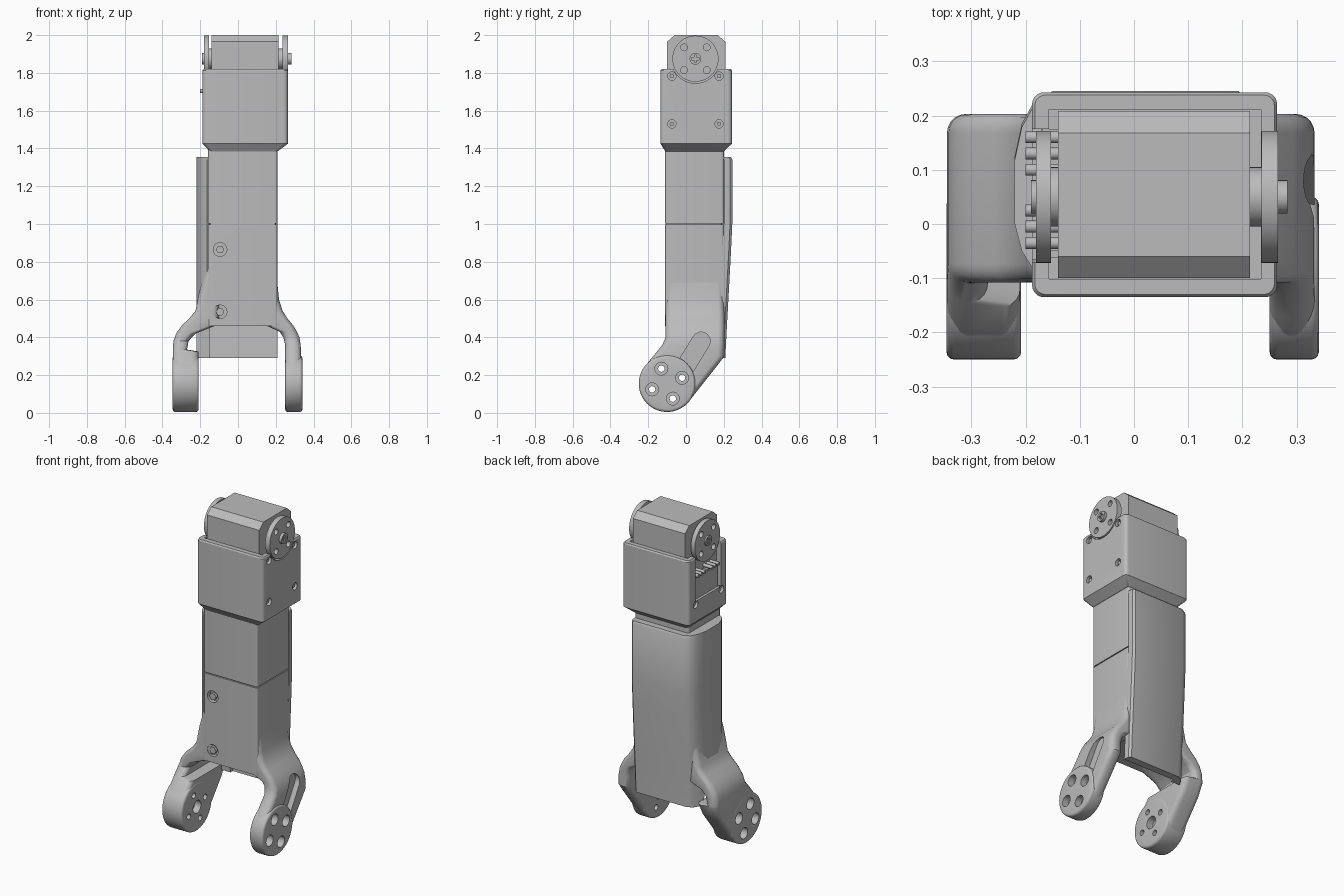
import bpy, bmesh, math
from mathutils import Vector, Matrix

default = bpy.data.objects.get("Cube")
if default:
    bpy.data.objects.remove(default)

grey = bpy.data.materials.new("plain grey")
grey.use_nodes = True
colour = (0.5, 0.5, 0.5, 1)
grey.diffuse_color = colour
grey.node_tree.nodes["Principled BSDF"].inputs["Base Color"].default_value = colour


def make(name, bm):
    bmesh.ops.recalc_face_normals(bm, faces=bm.faces)
    mesh = bpy.data.meshes.new(name)
    bm.to_mesh(mesh)
    bm.free()
    mesh.materials.append(grey)
    obj = bpy.data.objects.new(name, mesh)
    bpy.context.collection.objects.link(obj)
    return obj


def loft(name, sections):
    """Skin a stack of equal-length outlines and cap both ends."""
    bm = bmesh.new()
    rings = [[bm.verts.new(p) for p in s] for s in sections]
    for low, high in zip(rings, rings[1:]):
        for i in range(len(low)):
            j = (i + 1) % len(low)
            bm.faces.new((low[i], low[j], high[j], high[i]))
    bm.faces.new(rings[0])
    bm.faces.new(rings[-1])
    return make(name, bm)


def rounded(x0, x1, y0, y1, radius, z, steps=5):
    """Rounded rectangle outline at height z."""
    x0, x1 = sorted((x0, x1))
    r = min(radius, (x1 - x0) * 0.48, (y1 - y0) * 0.48)
    corners = [(x1 - r, y1 - r), (x0 + r, y1 - r), (x0 + r, y0 + r), (x1 - r, y0 + r)]
    points = []
    for k, (cx, cy) in enumerate(corners):
        for i in range(steps + 1):
            a = math.pi / 2 * (k + i / steps)
            points.append((cx + r * math.cos(a), cy + r * math.sin(a), z))
    return points


def prism(name, x0, x1, outline):
    """Extrude a (y, z) outline along x."""
    return loft(name, [[(x, y, z) for y, z in outline] for x in (x0, x1)])


def circle(cy, cz, r, n=40):
    return [(cy + r * math.cos(math.tau * i / n), cz + r * math.sin(math.tau * i / n))
            for i in range(n)]


def disc(name, x0, x1, cy, cz, r, n=40):
    return prism(name, x0, x1, circle(cy, cz, r, n))


def box(name, x0, x1, y0, y1, z0, z1):
    return prism(name, x0, x1, [(y0, z0), (y1, z0), (y1, z1), (y0, z1)])


def activate(obj):
    bpy.ops.object.select_all(action='DESELECT')
    obj.select_set(True)
    bpy.context.view_layer.objects.active = obj


def cut(targets, cutter):
    for obj in targets:
        mod = obj.modifiers.new("cut", 'BOOLEAN')
        mod.object = cutter
        mod.solver = 'EXACT'
        activate(obj)
        bpy.ops.object.modifier_apply(modifier=mod.name)
    bpy.data.objects.remove(cutter)


def bevel(obj, width, segments=3):
    mod = obj.modifiers.new("round", 'BEVEL')
    mod.width, mod.segments = width, segments
    mod.angle_limit = math.radians(40)
    activate(obj)
    bpy.ops.object.modifier_apply(modifier=mod.name)


# Lower body, in two sleeves that meet in a fine seam
for name, low, high in (("lower_sleeve", 0.46, 0.997), ("upper_sleeve", 1.003, 1.4)):
    sleeve = loft(name, [rounded(-0.158, 0.208, -0.11, 0.2, 0.012, z) for z in (low, high)])
    if low < 0.5:
        lower = sleeve
loft("seam_core", [rounded(-0.15, 0.2, -0.103, 0.19, 0.01, z) for z in (0.9, 1.1)])

# Recessed front screws
for z in (0.535, 0.865):
    hole = disc("hole", -0.02, 0.03, 0, 0, 0.036, 28)
    turn = Matrix.Translation((-0.095, -0.11, z)) @ Matrix.Rotation(math.pi / 2, 4, 'Z')
    hole.data.transform(turn)
    cut([lower], hole)
    screw = disc("front_screw", 0, 0.02, 0, 0, 0.022, 6)
    screw.data.transform(turn)


# Cover wrapping the back and the right side
def cover_section(z, back, front):
    side = [(-0.15, back), (-0.185, back - 0.02), (-0.207, back - 0.06), (-0.22, back - 0.12),
            (-0.22, 0), (-0.207, -0.05), (-0.185, -0.085), (-0.165, -0.1), (-0.15, -0.1)]
    pts = [(0.208, back - 0.035), (0.205, back - 0.012), (0.193, back)]
    pts += [(x, max(y, front)) for x, y in side]
    pts += [(-0.15, back - 0.045), (0.208, back - 0.045)]
    return [(x, y, z) for x, y in pts]


loft("back_cover", [cover_section(0.29, 0.208, 0.14), cover_section(0.47, 0.217, 0.13),
                    cover_section(0.5, 0.219, -0.1), cover_section(0.85, 0.238, -0.1),
                    cover_section(1.0, 0.245, -0.1), cover_section(1.34, 0.245, -0.1),
                    cover_section(1.355, 0.238, -0.095)])

# Fork arms: side outline by height, shared by both arms
PIVOT_Y, PIVOT_Z, PIVOT_R = -0.1, 0.155, 0.15


def arm_depth(z):
    front = -0.108 if z > 0.38 else -0.215 + (z - 0.25) * 0.82
    back = min(0.203, 0.007 + (z - 0.05) * 0.79)
    half = math.sqrt(max(PIVOT_R ** 2 - (z - PIVOT_Z) ** 2, 0.0004))
    if z < 0.25:
        front = PIVOT_Y - half
    if z < 0.05:
        back = PIVOT_Y + half
    return front, back


left_rows = [(0.007, 0.275, 0.31), (0.02, 0.256, 0.325), (0.05, 0.25, 0.332), (0.1, 0.25, 0.333),
             (0.155, 0.25, 0.333), (0.2, 0.25, 0.333), (0.25, 0.25, 0.333), (0.3, 0.25, 0.333),
             (0.36, 0.25, 0.332), (0.4, 0.24, 0.325), (0.43, 0.22, 0.312), (0.462, 0.15, 0.293),
             (0.5, 0.12, 0.262), (0.54, 0.12, 0.236), (0.6, 0.12, 0.217), (0.7, 0.12, 0.207)]
right_rows = [(0.007, 0.24, 0.31), (0.02, 0.216, 0.332), (0.05, 0.21, 0.343), (0.1, 0.21, 0.345),
              (0.155, 0.21, 0.345), (0.2, 0.21, 0.345), (0.25, 0.21, 0.345), (0.325, 0.21, 0.345),
              (0.335, 0.27, 0.345), (0.38, 0.262, 0.342), (0.42, 0.225, 0.328), (0.462, 0.12, 0.298),
              (0.5, 0.1, 0.258), (0.54, 0.1, 0.225), (0.65, 0.1, 0.203), (0.78, 0.1, 0.165)]
arms = []
for name, side, rows in (("left_arm", 1, left_rows), ("right_arm", -1, right_rows)):
    arms.append(loft(name, [rounded(side * a, side * b, *arm_depth(z), 0.035, z)
                            for z, a, b in rows]))

# Pivot discs at the fork ends
left_pivot = disc("left_pivot", 0.25, 0.341, PIVOT_Y, PIVOT_Z, PIVOT_R, 56)
right_pivot = disc("right_pivot", -0.346, -0.208, PIVOT_Y, PIVOT_Z, PIVOT_R, 56)
for pivot in (left_pivot, right_pivot):
    bevel(pivot, 0.014)
fork = arms + [left_pivot, right_pivot]
for k in range(4):
    a = math.radians(21 + 90 * k)
    y, z = PIVOT_Y + 0.085 * math.cos(a), PIVOT_Z + 0.085 * math.sin(a)
    cut(fork, disc("bore", -0.5, 0.5, y, z, 0.017, 20))
    for x in (0.3, -0.3):
        cut(fork, disc("counterbore", x, x * 1.5, y, z, 0.034, 24))
cut(fork, disc("centre_bore", -0.25, 0.28, PIVOT_Y, PIVOT_Z, 0.038, 28))

# Slanted slot on the outside of the left arm
start, end = Vector((-0.03, 0.2)), Vector((0.08, 0.38))
along = (end - start).normalized()
lean = math.atan2(along.y, along.x)
slot = []
for centre, base in ((end, lean - math.pi / 2), (start, lean + math.pi / 2)):
    for i in range(11):
        a = base + math.pi * i / 10
        slot.append((centre.x + 0.048 * math.cos(a), centre.y + 0.048 * math.sin(a)))
cut([arms[0]], prism("slot", 0.3, 0.4, slot))

# Motor housing with a flared collar
housing = loft("motor_housing", [
    rounded(-0.15, 0.21, -0.11, 0.2, 0.015, 1.385),
    rounded(-0.188, 0.264, -0.135, 0.243, 0.022, 1.425),
    rounded(-0.188, 0.264, -0.135, 0.243, 0.022, 1.812),
    rounded(-0.183, 0.259, -0.13, 0.238, 0.02, 1.82)])
cut([housing], box("cavity", -0.157, 0.234, -0.101, 0.211, 1.48, 1.9))
HORN_Y, HORN_Z = 0.05, 1.875
cut([housing], disc("horn_relief", 0.2, 0.3, HORN_Y, HORN_Z, 0.13, 56))
cut([housing], box("port", -0.3, -0.14, -0.07, 0.175, 1.55, 1.9))
for y in (-0.075, 0.175):
    for z in (1.53, 1.783):
        for x0, x1 in ((0.245, 0.3), (-0.3, -0.172)):
            if x0 > 0 or z < 1.6:
                cut([housing], disc("hole", x0, x1, y, z, 0.022, 24))
        disc("housing_screw", 0.24, 0.255, y, z, 0.012, 6)

# Motor block with chamfered edges
c = 0.04
prism("motor_body", -0.14, 0.214, [(-0.1, 1.48), (0.208, 1.48), (0.208, 1.965),
                                   (0.208 - c, 2.0), (-0.1 + c, 2.0), (-0.1, 1.965)])
box("port_plate", -0.172, -0.135, -0.062, 0.167, 1.5, 1.68)

# Connector pins above the plate
for group in (-0.005, 0.13):
    box("connector", -0.17, -0.14, group - 0.045, group + 0.045, 1.67, 1.69)
    for k in (-1, 0, 1):
        disc("connector_pin", -0.2, -0.14, group + 0.03 * k, 1.704, 0.011, 12)

# Output horns with hubs and centre screws
for side, inner, outer, tip in (("left", 0.235, 0.266, 0.283), ("right", -0.153, -0.181, -0.19)):
    horn = disc(side + "_horn", inner, outer, HORN_Y, HORN_Z, 0.122, 56)
    for y in (-0.06, 0.06):
        for z in (-0.06, 0.06):
            cut([horn], disc("hole", inner - 0.1, outer + 0.1, HORN_Y + y, HORN_Z + z, 0.018, 20))
    disc(side + "_hub", inner * 0.85, inner * 1.01, HORN_Y, HORN_Z, 0.055, 32)
    screw = disc(side + "_horn_screw", inner, tip, HORN_Y, HORN_Z, 0.031, 28)
    for w, h in ((0.006, 0.02), (0.02, 0.006)):
        cut([screw], box("cross", tip * 0.97, tip * 1.1, HORN_Y - w, HORN_Y + w,
                         HORN_Z - h, HORN_Z + h))

# Smooth shading with sharp edges kept
for obj in bpy.context.scene.objects:
    if obj.type == 'MESH' and obj.data.materials and obj.data.materials[0] == grey:
        activate(obj)
        bpy.ops.object.shade_smooth_by_angle(angle=math.radians(32))
